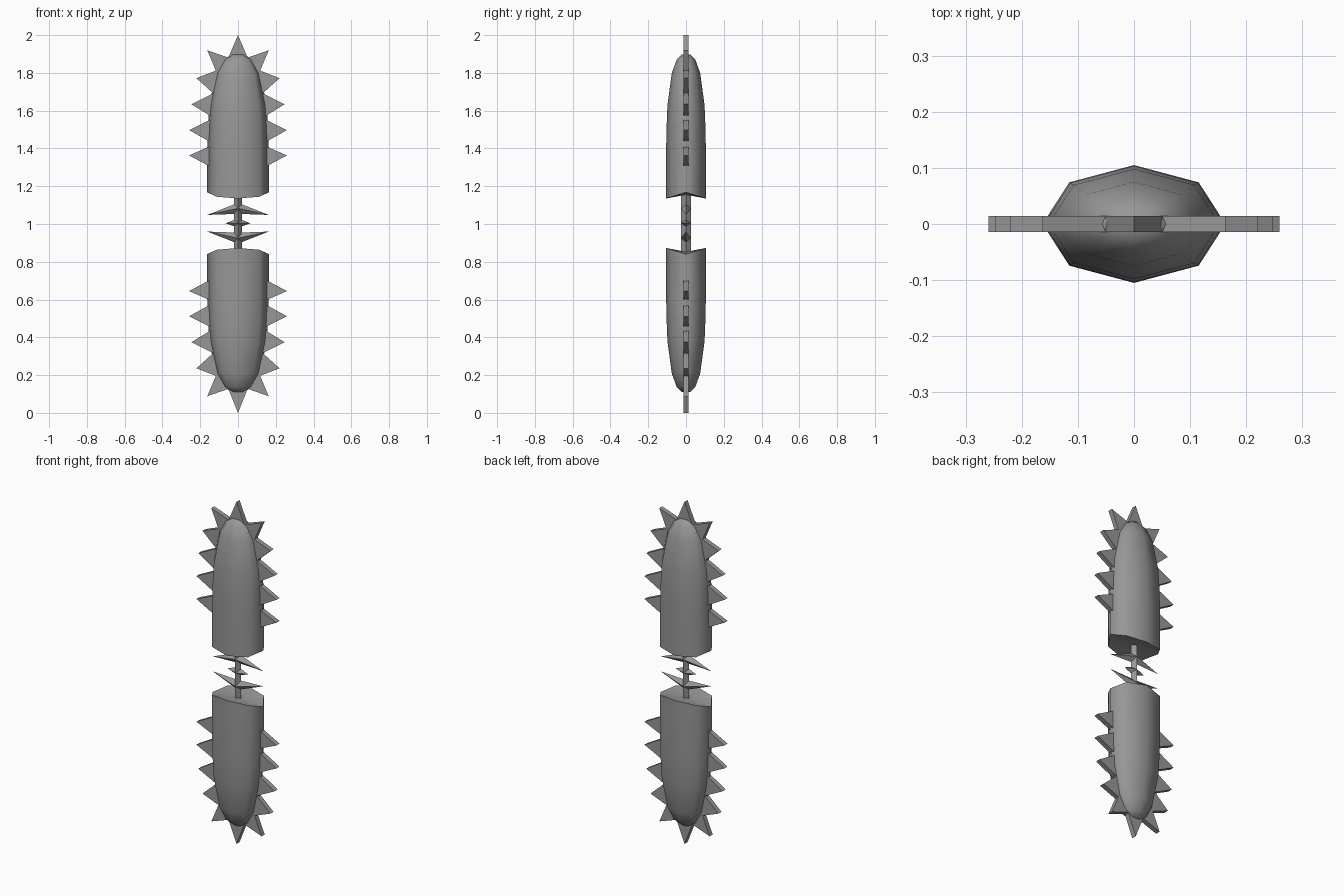
import bpy, bmesh, math
from mathutils import Vector

if "Cube" in bpy.data.objects:
    bpy.data.objects.remove(bpy.data.objects["Cube"])

MID = 1.004  # mirror plane between the two blades

# dark grey metal
METAL = bpy.data.materials.new("dark_metal")
METAL.diffuse_color = (.31, .31, .31, 1)
METAL.use_nodes = True
METAL.node_tree.nodes["Principled BSDF"].inputs["Base Color"].default_value = METAL.diffuse_color


def make(name, bm, smooth=False):
    bmesh.ops.recalc_face_normals(bm, faces=bm.faces)
    me = bpy.data.meshes.new(name)
    bm.to_mesh(me)
    bm.free()
    me.materials.append(METAL)
    ob = bpy.data.objects.new(name, me)
    bpy.context.collection.objects.link(ob)
    if smooth:
        bpy.ops.object.select_all(action='DESELECT')
        ob.select_set(True)
        bpy.context.view_layer.objects.active = ob
        bpy.ops.object.shade_smooth_by_angle(angle=math.radians(68))
    return ob


def flip(z, lower):
    return 2 * MID - z if lower else z


# blade housing: octagonal oval shell with a domed end and grooved inner cap
RINGS = [(1.4, 1.0), (1.5, .985), (1.63, .935), (1.8, .715), (1.87, .47), (1.898, .2)]


def housing(name, lower):
    bm = bmesh.new()

    def ring(z, s, groove=0.0):
        vs = []
        for i in range(8):
            a = i * math.pi / 4
            x, y = .163 * s * math.cos(a), .105 * s * math.sin(a)
            vs.append(bm.verts.new((x, y, flip(z - groove * abs(y) / .105, lower))))
        return vs

    rows = [ring(1.168, 1, .033)] + [ring(z, s) for z, s in RINGS]
    for a, b in zip(rows, rows[1:]):
        for i in range(8):
            j = (i + 1) % 8
            bm.faces.new((a[i], a[j], b[j], b[i]))
    bm.faces.new(rows[-1])
    hub = bm.verts.new((0, 0, flip(1.155, lower)))
    for i in range(8):
        bm.faces.new((rows[0][i], rows[0][(i + 1) % 8], hub))
    return make(name, bm, True)


# saw teeth: flat triangular prisms (tip, base corner, base corner) in x, z
TEETH = [
    ((.259, 1.363), (.163, 1.312), (.163, 1.405)),
    ((.259, 1.497), (.161, 1.442), (.161, 1.545)),
    ((.247, 1.634), (.156, 1.578), (.145, 1.685)),
    ((.220, 1.772), (.146, 1.705), (.122, 1.810)),
    ((.163, 1.920), (.112, 1.800), (.055, 1.882)),
]


def tooth(bm, pts, lower, side):
    tip = Vector(pts[0])
    pts = [tip] + [tip + (Vector(p) - tip) * 1.2 for p in pts[1:]]
    f, b = [[bm.verts.new((side * p[0], y, flip(p[1], lower))) for p in pts]
            for y in (-.014, .014)]
    bm.faces.new(f)
    bm.faces.new(b)
    for i in range(3):
        j = (i + 1) % 3
        bm.faces.new((f[i], f[j], b[j], b[i]))


def teeth(name, lower):
    bm = bmesh.new()
    for side in (-1, 1):
        for t in TEETH:
            tooth(bm, t, lower, side)
    tip = 2 * MID if lower else 2.0
    tooth(bm, ((0, tip), (-.048, 1.888), (.048, 1.888)), lower, 1)
    return make(name, bm)


for label, lower in (("upper", False), ("lower", True)):
    housing(label + "_blade_housing", lower)
    teeth(label + "_saw_teeth", lower)

# handle rod: slim diamond section
bm = bmesh.new()
bmesh.ops.create_cone(bm, cap_ends=True, segments=4, radius1=1, radius2=1, depth=.33)
bmesh.ops.scale(bm, verts=bm.verts, vec=(.021, .026, 1))
bmesh.ops.translate(bm, verts=bm.verts, vec=(0, 0, MID))
make("handle_rod", bm)


# hand guard spikes: four-sided pyramids pointing sideways
def guard(name, tip_x, tip_z, bottom, top):
    bm = bmesh.new()
    for s in (-1, 1):
        m = (bottom + top) / 2
        base = [bm.verts.new(v) for v in
                ((0, -.026, m), (0, 0, top), (0, .026, m), (0, 0, bottom))]
        tip = bm.verts.new((s * tip_x, 0, tip_z))
        bm.faces.new(base)
        for i in range(4):
            bm.faces.new((base[i], base[(i + 1) % 4], tip))
    make(name, bm)


guard("upper_guard_spikes", .163, 1.048, 1.054, 1.112)
guard("middle_guard_spikes", .066, 1.004, .980, 1.030)
guard("lower_guard_spikes", .163, .960, .896, .954)
